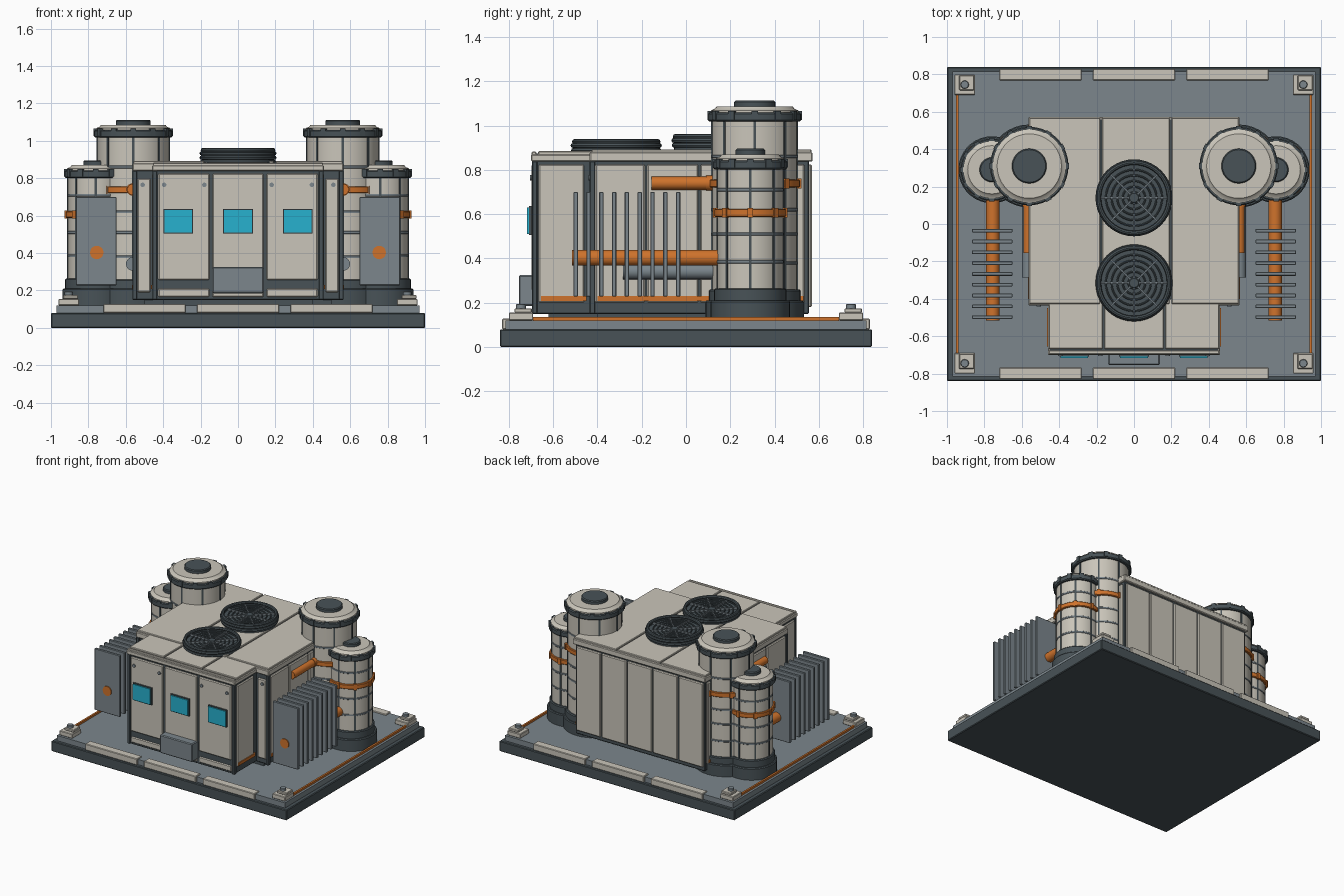
import bpy, bmesh
from math import pi, sin, cos
from mathutils import Matrix, Vector

if "Cube" in bpy.data.objects:
    bpy.data.objects.remove(bpy.data.objects["Cube"])


def material(name, rgb):
    m = bpy.data.materials.new(name)
    m.diffuse_color = (*rgb, 1)
    m.use_nodes = True
    m.node_tree.nodes["Principled BSDF"].inputs["Base Color"].default_value = m.diffuse_color
    return m


WHITE = material("warm white", (0.59, 0.56, 0.49))
DARK = material("charcoal", (0.065, 0.085, 0.095))
GREY = material("steel grey", (0.2, 0.24, 0.265))
ORANGE = material("orange", (0.62, 0.17, 0.025))
CYAN = material("cyan", (0.02, 0.44, 0.62))


def finish(bm, name, mat, smooth=False, bevel=0):
    bmesh.ops.recalc_face_normals(bm, faces=bm.faces)
    me = bpy.data.meshes.new(name)
    bm.to_mesh(me)
    bm.free()
    ob = bpy.data.objects.new(name, me)
    bpy.context.collection.objects.link(ob)
    me.materials.append(mat)
    if smooth:
        bpy.ops.object.select_all(action='DESELECT')
        ob.select_set(True)
        bpy.context.view_layer.objects.active = ob
        bpy.ops.object.shade_smooth_by_angle()
    if bevel:
        b = ob.modifiers.new("bevel", 'BEVEL')
        b.width = bevel
        b.segments = 1
    return ob


def boxes(name, mat, items, bevel=0):
    """Each item is x0, x1, y0, y1, z0, z1."""
    bm = bmesh.new()
    for x0, x1, y0, y1, z0, z1 in items:
        m = Matrix.Translation(((x0 + x1) / 2, (y0 + y1) / 2, (z0 + z1) / 2))
        m = m @ Matrix.Diagonal((x1 - x0, y1 - y0, z1 - z0, 1))
        bmesh.ops.create_cube(bm, size=1, matrix=m)
    return finish(bm, name, mat, bevel=bevel)


def both(item):
    x0, x1, *rest = item
    return [item, (-x1, -x0, *rest)]


def lathe(name, mat, x, y, profile, n=36):
    """Solid of revolution from (radius, z) points."""
    bm = bmesh.new()
    rings = [[bm.verts.new((x + r * cos(2 * pi * i / n), y + r * sin(2 * pi * i / n), z))
              for i in range(n)] for r, z in profile]
    for a, b in zip(rings, rings[1:]):
        for i in range(n):
            bm.faces.new((a[i], a[(i + 1) % n], b[(i + 1) % n], b[i]))
    bm.faces.new(rings[0])
    bm.faces.new(rings[-1])
    return finish(bm, name, mat, smooth=True)


def disc(name, mat, x, y, r, z0, z1, c=0.006):
    return lathe(name, mat, x, y, [(r - c, z0), (r, z0 + c), (r, z1 - c), (r - c, z1)])


def pipe_y(name, mat, x, z, r, y0, y1):
    bm = bmesh.new()
    m = Matrix.Translation((x, (y0 + y1) / 2, z)) @ Matrix.Rotation(pi / 2, 4, 'X')
    bmesh.ops.create_cone(bm, cap_ends=True, segments=20, radius1=r, radius2=r,
                          depth=y1 - y0, matrix=m)
    return finish(bm, name, mat, smooth=True)


def radial_bars(name, mat, x, y, r0, r1, width, z0, z1, count):
    bm = bmesh.new()
    for i in range(count):
        m = Matrix.Translation((x, y, 0)) @ Matrix.Rotation(2 * pi * i / count, 4, 'Z')
        m = m @ Matrix.Translation(((r0 + r1) / 2, 0, (z0 + z1) / 2))
        m = m @ Matrix.Diagonal((r1 - r0, width, z1 - z0, 1))
        bmesh.ops.create_cube(bm, size=1, matrix=m)
    return finish(bm, name, mat)


def ring(name, mat, x, y, z, major, minor):
    bm = bmesh.new()
    n, k = 40, 8
    vs = [[bm.verts.new((x + (major + minor * cos(2 * pi * j / k)) * cos(2 * pi * i / n),
                         y + (major + minor * cos(2 * pi * j / k)) * sin(2 * pi * i / n),
                         z + minor * sin(2 * pi * j / k))) for j in range(k)] for i in range(n)]
    for i in range(n):
        for j in range(k):
            bm.faces.new((vs[i][j], vs[(i + 1) % n][j],
                          vs[(i + 1) % n][(j + 1) % k], vs[i][(j + 1) % k]))
    return finish(bm, name, mat, smooth=True)


# Foundation and deck
boxes("foundation", DARK, [(-1, 1, -.84, .84, 0, .08)], .005)
boxes("deck", GREY, [(-.97, .97, -.815, .815, .08, .12)])
boxes("edge_strips", WHITE, [(x - .22, x + .22, min(s * .768, s * .83), max(s * .768, s * .83), .08, .128)
                             for x in (-.5, 0, .5) for s in (-1, 1)], .004)
boxes("orange_side_rails", ORANGE, both((.938, .952, -.69, .69, .115, .135)))
for sx in (-1, 1):
    for sy in (-1, 1):
        x, y = sx * .905, sy * .745
        boxes("corner_plate", WHITE, [(x - .055, x + .055, y - .055, y + .055, .12, .155),
                                      (x - .03, x + .05, y - .03, y + .05, .155, .175)], .004)
        disc("corner_bolt", GREY, x, y, .022, .17, .195, .003)

# Main hall and front block cores
boxes("hall_core", DARK, [(-.55, .55, -.42, .555, .15, .85), (-.45, .45, -.685, -.4, .15, .85)], .004)
boxes("hall_foot", DARK, [(-.5, .5, -.4, .5, .11, .16), (-.4, .4, -.62, -.4, .11, .16)])
panels = []
for x in (-.29, 0, .29):
    panels += [(x - .137, x + .137, -.697, -.67, .255, .825),
               (x - .137, x + .137, -.692, -.67, .165, .21)]
panels += both((.468, .538, -.432, -.41, .19, .8))
panels += both((.44, .46, -.665, -.46, .2, .825))
for a, b in ((-.41, -.185), (-.175, .055), (.065, .295), (.305, .535)):
    panels += both((.54, .562, a, b, .2, .825))
for i in range(5):
    x = (i - 2) * .218
    panels.append((x - .104, x + .104, .54, .568, .18, .825))
boxes("wall_panels", WHITE, panels, .006)
boxes("corner_pillars", DARK, both((.432, .458, -.695, -.67, .15, .84))
      + both((.54, .565, -.435, -.41, .15, .84)), .004)
boxes("wall_accents", ORANGE, both((.45, .466, -.655, -.45, .208, .23))
      + both((.55, .568, -.4, .53, .208, .23)))

# Roof slabs with raised plates separated by seams
boxes("roof_slab", WHITE, [(-.565, .565, -.435, .572, .838, .88),
                           (-.46, .46, -.7, -.42, .838, .87)], .005)
boxes("roof_seams", DARK, [(-.553, .553, -.42, .56, .878, .882), (-.45, .45, -.69, -.42, .868, .873)])
boxes("roof_plates", WHITE,
      [(a, b, -.427, .567, .875, .893) for a, b in ((-.56, -.181), (-.171, .191), (.201, .56))]
      + [(a, b, -.668, -.4, .865, .884) for a, b in ((-.455, -.168), (-.158, .158), (.168, .455))]
      + [(-.455, .455, -.697, -.676, .865, .882)], .004)

# Front windows, bolts and equipment box
for x in (-.32, 0, .32):
    boxes("window_frame", DARK, [(x - .079, x + .079, -.709, -.695, .505, .637)])
    boxes("window", CYAN, [(x - .074, x + .074, -.717, -.708, .511, .631)])
for x in (-.51, -.395, -.18, .18, .395, .51):
    y = -.434 if abs(x) > .46 else -.699
    pipe_y("panel_bolt", GREY, x, .765, .012, y - .006, y + .01)
boxes("equipment_box", GREY, [(-.138, .138, -.755, -.68, .185, .325)], .006)

# Roof fans
for y, z in ((.14, .893), (-.315, .87)):
    disc("fan_housing", DARK, 0, y, .195, z - .01, z + .035)
    for dz, r in ((.018, .192), (.04, .194), (.057, .188)):
        ring("fan_rim", DARK, 0, y, z + dz, r, .012)
    for r in (.03, .06, .09, .12, .15):
        ring("fan_grille_ring", DARK, 0, y, z + .042, r, .005)
    radial_bars("fan_spokes", GREY, 0, y, .01, .185, .008, z + .035, z + .052, 8)
    disc("fan_hub", DARK, 0, y, .028, z + .03, z + .055, .004)


def tank(name, x, y, r, z0, top, band_z, ring_zs, knob):
    disc(name + "_pad", DARK, x, y, r + .03, .11, .21)
    disc(name + "_base", DARK, x, y, r + .015, .2, z0)
    disc(name + "_body", WHITE, x, y, r, z0 - .01, top - .02)
    radial_bars(name + "_seams", DARK, x, y, r - .02, r + .004, .012, z0, top - .05, 8)
    for z in ring_zs:
        disc(name + "_hoop", GREY, x, y, r + .003, z - .007, z + .007, .002)
    disc(name + "_band", ORANGE, x, y, r + .013, band_z - .018, band_z + .018, .004)
    disc(name + "_flange", DARK, x, y, r + .018, top - .068, top - .028)
    radial_bars(name + "_flange_lugs", DARK, x, y, r - .01, r + .021, .03, top - .06, top - .02, 12)
    radial_bars(name + "_band_clamps", ORANGE, x, y, r - .01, r + .019, .025, band_z - .022, band_z + .022, 8)
    lathe(name + "_cap", WHITE, x, y, [(r + .005, top - .03), (r + .005, top - .018),
                                       (r - .012, top - .01), (r - .02, top)])
    disc(name + "_knob", DARK, x, y, knob, top - .01, top + .026)


# Tanks, pipes and radiators on both sides
for s in (-1, 1):
    tank("large_tank", s * .56, .31, .192, .26, 1.086, .738, (.38, .51, .62, .86), .093)
    tank("small_tank", s * .76, .29, .149, .265, .87, .606, (.385, .51, .71), .066)
    pipe_y("upper_pipe", ORANGE, s * .562, .74, .03, -.155, .2)
    pipe_y("upper_pipe_collar", ORANGE, s * .562, .74, .034, .09, .13)
    pipe_y("wall_pipe", GREY, s * .563, .342, .036, -.285, .2)
    pipe_y("radiator_pipe", ORANGE, s * .755, .403, .036, -.515, .2)
    x0, x1 = sorted((s * .65, s * .866))
    boxes("radiator_fins", GREY, [(x0, x1, y - .01, y + .01, .228, .7)
                                  for y in (-.498 + .0578 * i for i in range(9))], .003)
